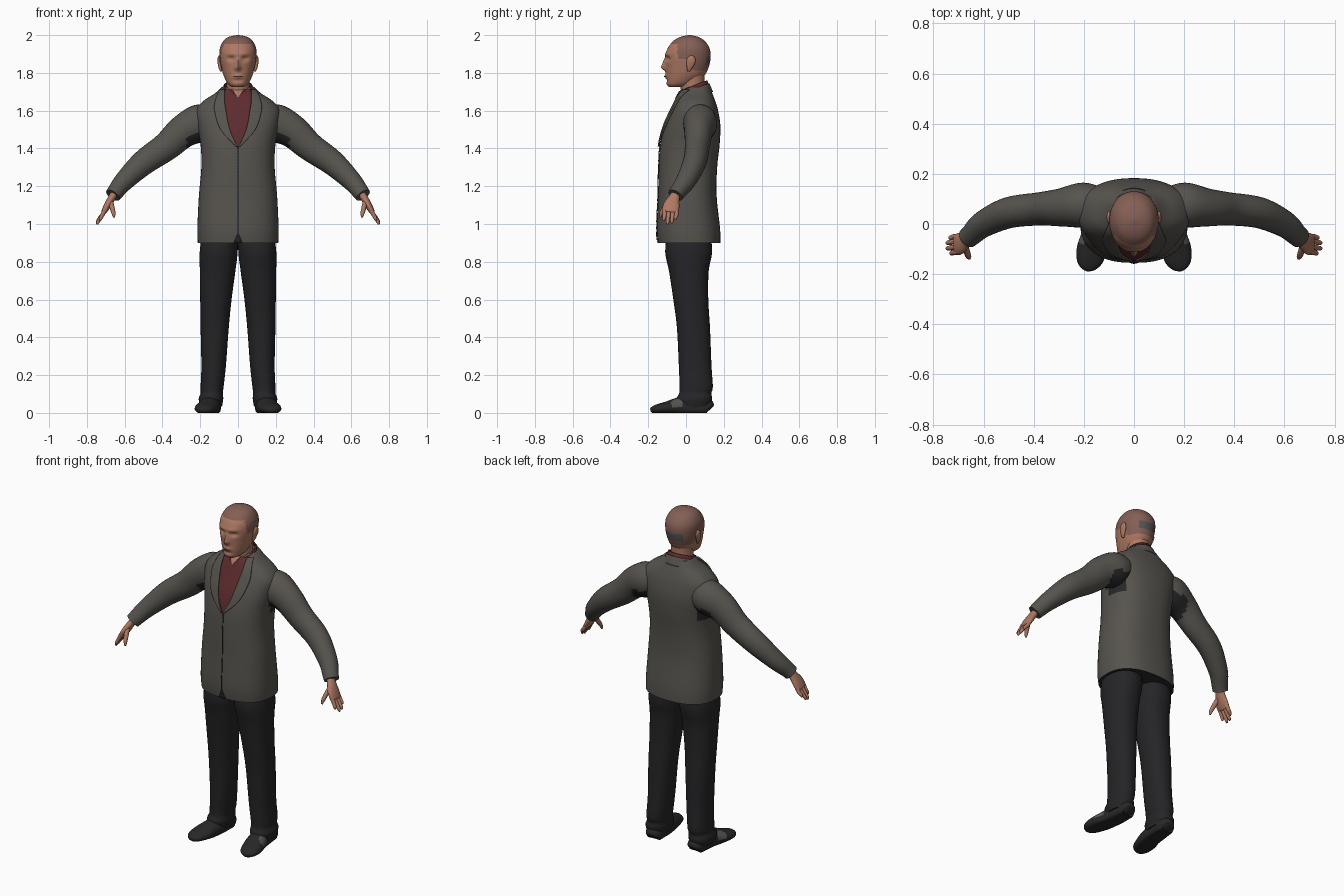
import bpy, bmesh, math
from mathutils import Vector

if "Cube" in bpy.data.objects:
    bpy.data.objects.remove(bpy.data.objects["Cube"])


def material(name, *rgb):
    m = bpy.data.materials.new(name)
    m.use_nodes = True
    m.diffuse_color = (*rgb, 1)
    m.node_tree.nodes["Principled BSDF"].inputs["Base Color"].default_value = (*rgb, 1)
    return m


jacket = material("jacket grey", .095, .088, .077)
lining = material("dark lining", .02, .02, .02)
cloth = material("trouser black", .018, .018, .02)
shirt = material("shirt red", .11, .025, .028)
skin = material("skin", .42, .19, .125)
hair = material("cropped hair", .23, .115, .09)
leather = material("shoe leather", .022, .021, .021)
patch = material("grey patch", .09, .09, .09)
lip = material("lip", .25, .09, .07)


def make(name, verts, faces, mats, rule=None, thick=0):
    """Mesh object; rule(center, normal) picks the material slot of a face."""
    bm = bmesh.new()
    vs = [bm.verts.new(v) for v in verts]
    for f in faces:
        bm.faces.new([vs[i] for i in f])
    bmesh.ops.recalc_face_normals(bm, faces=bm.faces)
    bm.normal_update()
    for f in bm.faces:
        f.material_index = int(rule(f.calc_center_median(), f.normal)) if rule else 0
    me = bpy.data.meshes.new(name)
    bm.to_mesh(me)
    bm.free()
    for m in mats:
        me.materials.append(m)
    ob = bpy.data.objects.new(name, me)
    bpy.context.collection.objects.link(ob)
    if thick:
        mod = ob.modifiers.new("thickness", "SOLIDIFY")
        mod.thickness, mod.offset = thick, 0
    bpy.context.view_layer.objects.active = ob
    bpy.ops.object.select_all(action="DESELECT")
    ob.select_set(True)
    bpy.ops.object.shade_smooth_by_angle(angle=math.radians(50))
    return ob


def spline(rows, steps):
    """Smooth curve through rows of numbers."""
    rows = [Vector(r) for r in rows]
    out = []
    for i in range(len(rows) - 1):
        a, b, c, d = rows[max(i - 1, 0)], rows[i], rows[i + 1], rows[min(i + 2, len(rows) - 1)]
        for k in range(steps):
            t = k / steps
            out.append(b + (c - a) * t / 2 + (a * 2 - b * 5 + c * 4 - d) * t * t / 2
                       + (b * 3 - a - c * 3 + d) * t ** 3 / 2)
    return out + [rows[-1]]


def skin_rings(name, rings, mats, rule=None):
    n = len(rings[0])
    faces = [(r * n + i, r * n + (i + 1) % n, (r + 1) * n + (i + 1) % n, (r + 1) * n + i)
             for r in range(len(rings) - 1) for i in range(n)]
    last = (len(rings) - 1) * n
    faces += [tuple(range(n)), tuple(range(last, last + n))]
    return make(name, [v for r in rings for v in r], faces, mats, rule)


def bend(c, p):
    return math.copysign(abs(c) ** p, c)


def stack(name, rows, mats, s=1, p=1, n=36, steps=5, rule=None, sculpt=None):
    """Loft of level rings; a row is z, x min, x max, front y, back y."""
    rings = []
    for z, x0, x1, y0, y1 in spline(rows, steps):
        ring = []
        for i in range(n):
            a = math.tau * i / n
            v = Vector((s * ((x0 + x1) / 2 + (x1 - x0) / 2 * bend(math.cos(a), p)),
                        (y0 + y1) / 2 + (y1 - y0) / 2 * bend(math.sin(a), p), z))
            ring.append(sculpt(v) if sculpt else v)
        rings.append(ring)
    return skin_rings(name, rings, mats, rule)


def tube(name, rows, mats, s=1, ref=(0, 1, 0), n=20, steps=5, rule=None, floor=False):
    """Loft along a path; a row is x, y, z, radius along ref, other radius."""
    pts = spline(rows, steps)
    pos = [Vector(p[:3]) for p in pts]
    rings = []
    for i, p in enumerate(pts):
        d = (pos[min(i + 1, len(pos) - 1)] - pos[max(i - 1, 0)]).normalized()
        u = (Vector(ref) - d * d.dot(Vector(ref))).normalized()
        w = d.cross(u)
        ring = []
        for k in range(n):
            a = math.tau * k / n
            v = pos[i] + u * p[3] * math.cos(a) + w * p[4] * math.sin(a)
            ring.append(Vector((v.x * s, v.y, max(v.z, 0) if floor else v.z)))
        rings.append(ring)
    return skin_rings(name, rings, mats, rule)


def sheet(name, f, mat, nu=24, nv=10, thick=.008):
    verts = [f(i / nu, j / nv) for i in range(nu + 1) for j in range(nv + 1)]
    m = nv + 1
    faces = [(i * m + j, (i + 1) * m + j, (i + 1) * m + j + 1, i * m + j + 1)
             for i in range(nu) for j in range(nv)]
    return make(name, verts, faces, [mat], thick=thick)


# Jacket body
half = [(.9, .213, -.148, .183), (.98, .215, -.155, .18), (1.15, .207, -.148, .162),
        (1.3, .194, -.145, .165), (1.42, .198, -.137, .178), (1.52, .215, -.113, .182),
        (1.6, .222, -.078, .17), (1.65, .185, -.055, .155), (1.69, .125, -.035, .14),
        (1.725, .085, 0, .125)]
body = [(z, -w, w, f, b) for z, w, f, b in half]
SQ = .82


def body_rule(c, n):
    return n.z < -.8 or (abs(c.x) > .16 and 1.4 < c.z < 1.46 and c.y > .01)


stack("jacket_body", body, [jacket, lining], p=SQ, n=56, rule=body_rule)
dense = spline(body, 12)


def on_front(x, z, off):
    """Point just in front of the jacket body."""
    for a, b in zip(dense, dense[1:]):
        if a[0] <= z <= b[0]:
            r = a.lerp(b, (z - a[0]) / (b[0] - a[0]))
            k = max(0, 1 - min(1, abs(x) / r[2]) ** (2 / SQ)) ** (SQ / 2)
            return Vector((x, (r[3] + r[4]) / 2 - (r[4] - r[3]) / 2 * k - off, z))
    return Vector((x, -.02, z))


# Shirt opening and lapels: height, opening half width, lapel width
opening = spline([(1.41, .004, .006), (1.5, .044, .048), (1.6, .064, .06),
                  (1.66, .072, .045), (1.71, .07, .025)], 8)


def at(u):
    return opening[round(u * (len(opening) - 1))]


def shirt_point(u, v):
    z, w, _ = at(u)
    return on_front((2 * v - 1) * w, z, .003)


sheet("shirt_front", shirt_point, shirt, len(opening) - 1, 12, .004)
for s, side in ((1, "left"), (-1, "right")):
    def lapel_point(u, v, s=s):
        z, w, l = at(u)
        return on_front(s * (w + l * v), z, .007)
    sheet(side + "_lapel", lapel_point, jacket, len(opening) - 1, 8, .009)
sheet("neck_opening", lambda u, v: on_front((2 * v - 1) * .035 * u, 1.665 + .05 * u, .007),
      skin, 8, 6, .004)
sheet("front_seam", lambda u, v: on_front(.004 * v - .002, .93 + .48 * u, .002), lining, 30, 1, .003)
sheet("hem_notch", lambda u, v: on_front((2 * v - 1) * .022 * (1 - u), .902 + .055 * u, .003),
      cloth, 6, 4, .004)


# Collars wrap the neck and rise towards the back
def collar(name, mat, gap, rx, ry, top, drop, point):
    def f(u, v):
        a = gap + (math.tau - 2 * gap) * u
        t = (1 - math.cos(a)) / 2
        fall = drop + point * math.exp(-((min(a, math.tau - a) - .75) / .35) ** 2)
        r = 1 + .22 * v
        return Vector((rx * r * math.sin(a), .035 - ry * r * math.cos(a), top + .06 * t - fall * v))
    sheet(name, f, mat, 48, 5, .007)


collar("shirt_collar", shirt, .3, .073, .074, 1.7, .04, .025)
collar("jacket_collar", jacket, .95, .086, .086, 1.683, .045, 0)

# Neck and head
stack("neck", [(1.62, -.065, .065, -.02, .1), (1.7, -.062, .062, -.027, .1),
               (1.76, -.062, .062, -.03, .098), (1.81, -.065, .065, -.03, .1)], [skin])


def face_shape(v):
    def bump(x, z, sx, sz):
        return math.exp(-((abs(v.x) - x) / sx) ** 2 - ((v.z - z) / sz) ** 2)
    if v.y < 0:
        v.y += .014 * bump(.037, 1.875, .02, .013) - .007 * bump(.03, 1.9, .03, .012)
        v.y += -.024 * bump(0, 1.828, .014, .016) - .013 * bump(0, 1.855, .01, .02)
        v.y += -.008 * bump(0, 1.782, .025, .012) + .006 * bump(0, 1.76, .03, .009)
    return v


def head_rule(c, n):
    if c.y > .09 and abs(c.x) < .055 and 1.845 < c.z < 1.885:
        return 2
    line = 1.95 if c.y < -.045 else 1.875 if c.y < .04 else 1.815
    return c.z > line


head = [(1.724, .03, -.088, -.02), (1.742, .054, -.103, .04), (1.785, .076, -.105, .096),
        (1.83, .088, -.107, .12), (1.88, .097, -.109, .13), (1.93, .096, -.097, .125),
        (1.97, .077, -.066, .098), (1.99, .05, -.03, .066), (2, .008, .01, .026)]
stack("head", [(z, -w, w, f, b) for z, w, f, b in head], [skin, hair, patch], p=.95,
      n=72, steps=8, rule=head_rule, sculpt=face_shape)
sheet("mouth", lambda u, v: Vector((.05 * u - .025, -.113 + .016 * (2 * u - 1) ** 2,
                                    1.779 + .005 * v)), lip, 10, 2, .006)

for s, side in ((1, "left"), (-1, "right")):
    # Ear
    tube(side + "_ear", [(.088, .015, 1.808, .006, .005), (.094, .018, 1.825, .014, .008),
                         (.1, .026, 1.86, .024, .009), (.1, .028, 1.882, .018, .007),
                         (.097, .027, 1.892, .005, .003)], [skin], s)
    # Sleeve
    tube(side + "_sleeve", [(.12, .07, 1.56, .07, .07), (.2, .075, 1.535, .09, .1),
                            (.29, .066, 1.49, .076, .088), (.38, .06, 1.41, .066, .076),
                            (.5, .045, 1.325, .062, .067), (.6, 0, 1.23, .053, .053),
                            (.645, -.04, 1.175, .044, .045), (.662, -.055, 1.152, .042, .042)],
         [jacket, lining], s, n=28,
         rule=lambda c, n: (abs(c.x) < .27 and n.z < -.35) or (abs(c.x) > .64 and n.z < -.75))
    # Hand
    tube(side + "_palm", [(.645, -.045, 1.175, .024, .02), (.667, -.062, 1.14, .029, .02),
                          (.69, -.077, 1.1, .043, .019), (.708, -.082, 1.068, .042, .015),
                          (.712, -.083, 1.06, .03, .01)], [skin], s)
    for name, y, tip, out in (("index", -.113, 1.015, .728), ("middle", -.093, .998, .742),
                              ("ring", -.071, 1.003, .742), ("little", -.051, 1.022, .732)):
        tube(f"{side}_{name}_finger", [(.698, y, 1.085, .011, .012), (.717, y, 1.05, .011, .011),
                                       (out, y - .004, tip + .012, .009, .009),
                                       (out + .001, y - .004, tip, .004, .004)], [skin], s, n=12)
    tube(side + "_thumb", [(.676, -.08, 1.125, .014, .014), (.668, -.108, 1.093, .014, .013),
                           (.66, -.129, 1.06, .011, .011), (.656, -.137, 1.035, .005, .005)],
         [skin], s, n=12)
    # Trouser leg
    stack(side + "_trouser_leg", [(.95, .0, .19, -.1, .13), (.85, .002, .203, -.11, .138),
                                  (.75, .014, .202, -.09, .12), (.6, .034, .2, -.067, .118),
                                  (.45, .049, .198, -.048, .127), (.25, .064, .194, -.038, .135),
                                  (.14, .076, .198, -.034, .142), (.105, .08, .198, -.036, .134),
                                  (.075, .078, .208, -.048, .138), (.035, .084, .202, -.034, .126)],
          [cloth], s, p=.9)
    # Shoe
    tube(side + "_shoe", [(.138, .128, .02, .03, .02), (.139, .11, .03, .048, .05),
                          (.143, .03, .03, .052, .06), (.152, -.04, .03, .056, .052),
                          (.168, -.1, .025, .06, .036), (.178, -.15, .02, .051, .026),
                          (.182, -.178, .016, .03, .017), (.183, -.188, .014, .008, .008)],
         [leather, patch], s, ref=(1, 0, 0), n=28, floor=True,
         rule=lambda c, n, s=s: n.x * s > .35 and -.075 < c.y < -.015 and c.z > .03)
